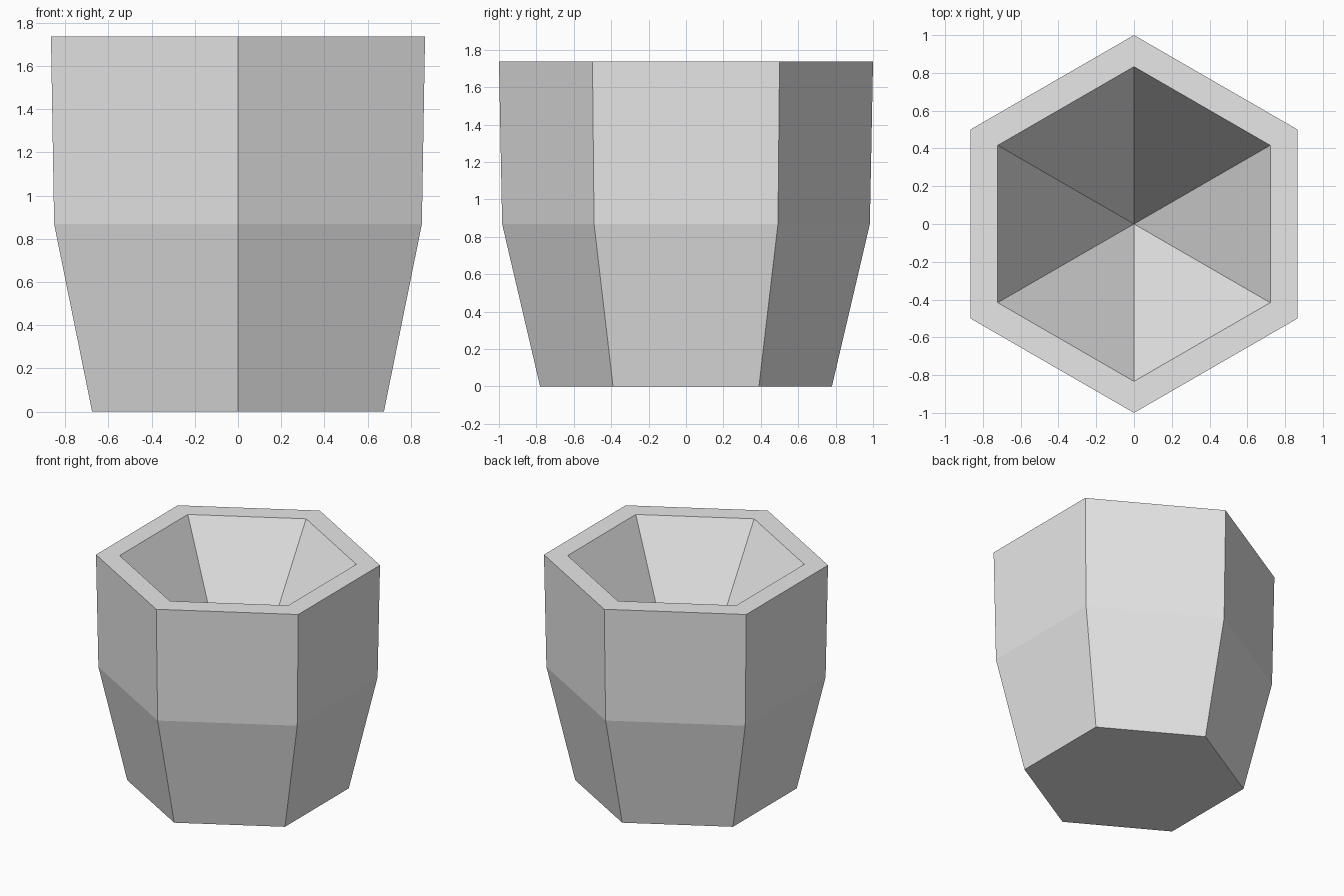
import bpy
import bmesh
from math import cos, sin, pi

SIDES = 6

cube = bpy.data.objects.get("Cube")
if cube:
    bpy.data.objects.remove(cube, do_unlink=True)

# Plain light grey
grey = bpy.data.materials.new("light_grey")
grey.use_nodes = True
colour = (0.8, 0.8, 0.8, 1)
grey.diffuse_color = colour
grey.node_tree.nodes["Principled BSDF"].inputs["Base Color"].default_value = colour

# Pot profile (radius, height): base, waist, outer rim, inner rim
profile = [(0.78, 0), (0.983, 0.868), (1, 1.736), (0.833, 1.736)]
hollow_bottom = 0.37

bm = bmesh.new()
rings = []
for radius, z in profile:
    angles = [pi / 2 + 2 * pi * i / SIDES for i in range(SIDES)]
    rings.append([bm.verts.new((radius * cos(a), radius * sin(a), z)) for a in angles])

# Walls and flat rim
for low, high in zip(rings, rings[1:]):
    for i in range(SIDES):
        j = (i + 1) % SIDES
        bm.faces.new((low[i], low[j], high[j], high[i]))

# Closed base and pointed hollow
bm.faces.new(rings[0][::-1])
tip = bm.verts.new((0, 0, hollow_bottom))
for i in range(SIDES):
    bm.faces.new((rings[-1][i], rings[-1][(i + 1) % SIDES], tip))

bmesh.ops.recalc_face_normals(bm, faces=bm.faces)
mesh = bpy.data.meshes.new("hexagonal_pot")
bm.to_mesh(mesh)
bm.free()
mesh.materials.append(grey)
pot = bpy.data.objects.new("hexagonal_pot", mesh)
bpy.context.collection.objects.link(pot)
